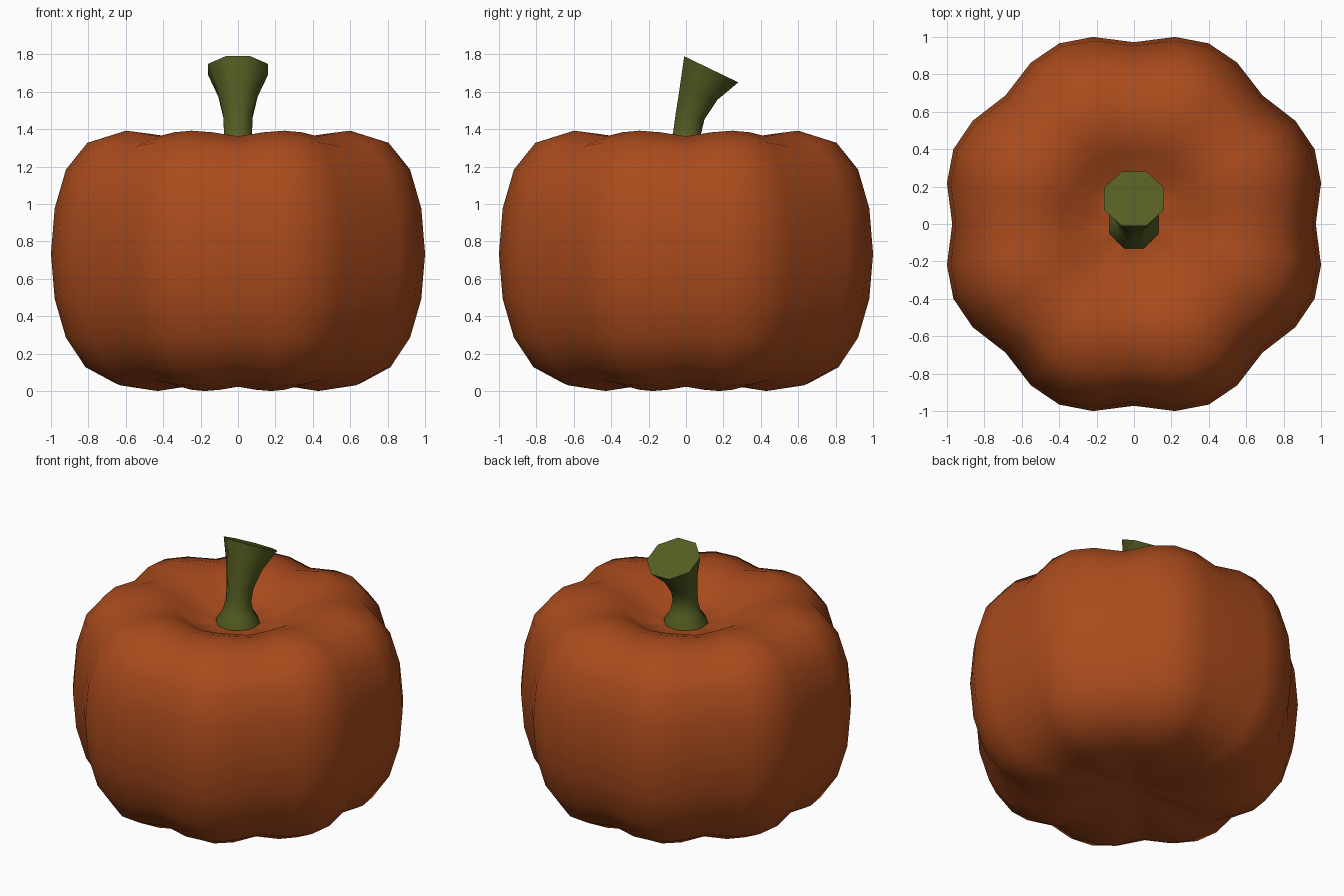
import bpy, bmesh
from math import sin, cos, pi, radians

if "Cube" in bpy.data.objects:
    bpy.data.objects.remove(bpy.data.objects["Cube"])


def loft(name, rings, color, angle):
    """Skin a stack of equal-sized rings, cap both ends, smooth shade."""
    bm = bmesh.new()
    loops = [[bm.verts.new(p) for p in ring] for ring in rings]
    n = len(loops[0])
    for a, b in zip(loops, loops[1:]):
        for i in range(n):
            j = (i + 1) % n
            bm.faces.new((a[i], a[j], b[j], b[i]))
    bm.faces.new(loops[0][::-1])
    bm.faces.new(loops[-1])
    bmesh.ops.recalc_face_normals(bm, faces=bm.faces)
    mesh = bpy.data.meshes.new(name)
    bm.to_mesh(mesh)
    bm.free()
    obj = bpy.data.objects.new(name, mesh)
    bpy.context.collection.objects.link(obj)
    mat = bpy.data.materials.new(name + "_color")
    mat.diffuse_color = color
    mat.use_nodes = True
    mat.node_tree.nodes["Principled BSDF"].inputs["Base Color"].default_value = mat.diffuse_color
    mesh.materials.append(mat)
    bpy.ops.object.select_all(action='DESELECT')
    bpy.context.view_layer.objects.active = obj
    obj.select_set(True)
    bpy.ops.object.shade_smooth_by_angle(angle=radians(angle))
    return obj


# Pumpkin body: eight lobes, four segments per lobe
LOBE = [0.972, 1.024, 1.045, 1.024]
SKEW = [0, 1.15, 0, -1.15]


def body_ring(r, z):
    fade = min(1, r / 0.6)
    pts = []
    for k in range(32):
        a = radians(k * 11.25 + SKEW[k % 4])
        f = 1 + (LOBE[k % 4] - 1) * fade
        lift = 1 + (LOBE[k % 4] - 1.045) * 0.6 * fade
        pts.append((r * f * cos(a), r * f * sin(a), 0.7 + (z - 0.7) * lift))
    return pts


profile = [(0.05, 0.06), (0.22, 0.035), (0.45, 0.0), (0.65, 0.03), (0.815, 0.12),
           (0.92, 0.28), (0.98, 0.49), (1.0, 0.735), (0.98, 0.98), (0.92, 1.19),
           (0.805, 1.335), (0.62, 1.392), (0.49, 1.375), (0.38, 1.335),
           (0.27, 1.26), (0.18, 1.24), (0.05, 1.24)]
loft("pumpkin_body", [body_ring(r, z) for r, z in profile],
     (0.40, 0.07, 0.012, 1), 60)


# Stem: eight-sided, flared at both ends and leaning back
def stem_ring(y, z, r, tilt):
    t = radians(tilt)
    pts = []
    for k in range(8):
        a = pi / 8 + k * pi / 4
        v = r * sin(a)
        pts.append((r * cos(a), y + v * cos(t), z - v * sin(t)))
    return pts


stem = [(0, 1.21, 0.145, 0), (0, 1.25, 0.139, 0), (0.002, 1.31, 0.098, 0),
        (0.006, 1.38, 0.081, 3), (0.022, 1.47, 0.085, 13),
        (0.067, 1.585, 0.114, 15), (0.135, 1.72, 0.174, 25.8)]
loft("stem", [stem_ring(*s) for s in stem], (0.09, 0.11, 0.016, 1), 50)
